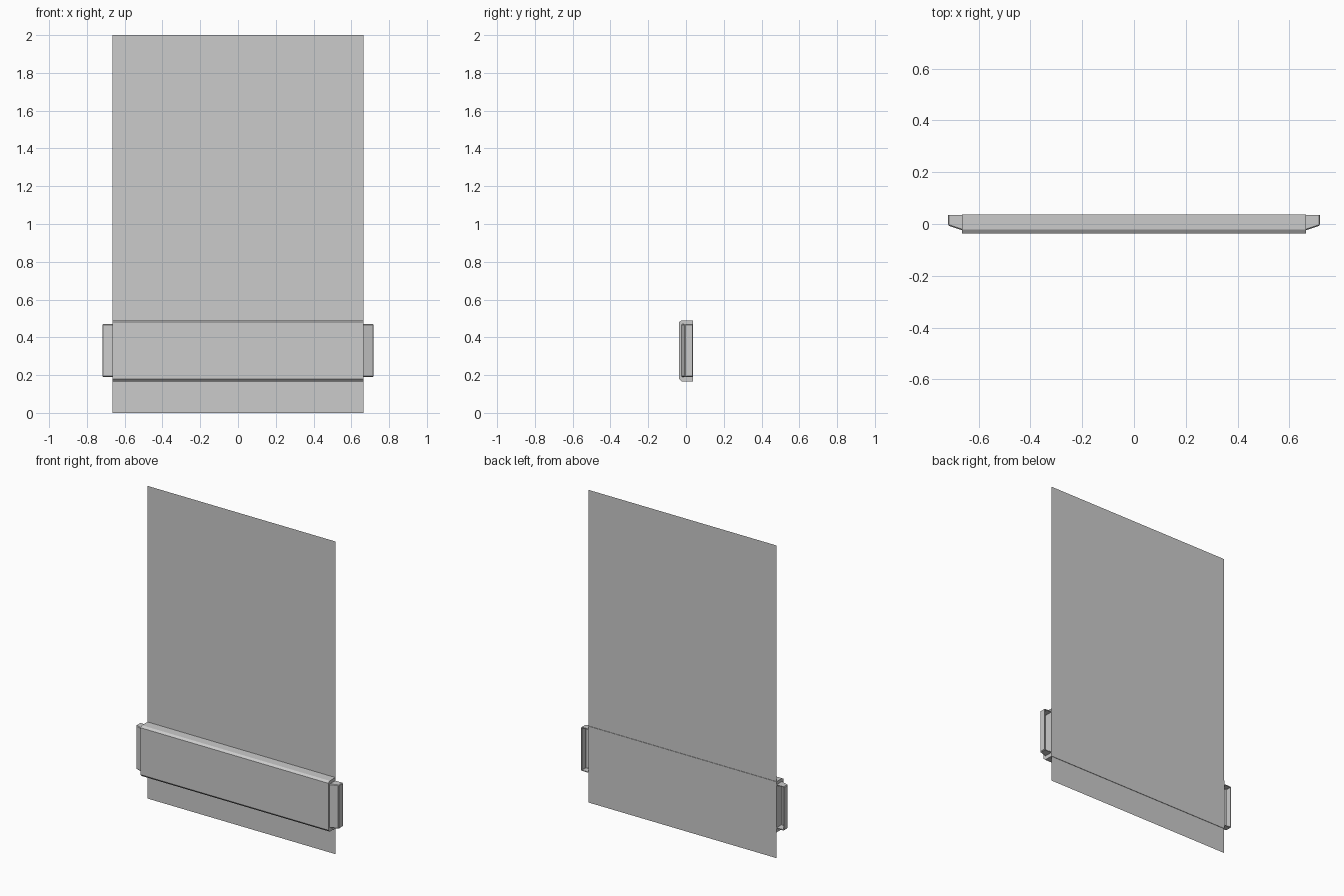
import bpy
import bmesh

if "Cube" in bpy.data.objects:
    bpy.data.objects.remove(bpy.data.objects["Cube"], do_unlink=True)

GREY = (0.6, 0.6, 0.6, 1.0)
grey = bpy.data.materials.new("plain grey")
grey.use_nodes = True
grey.diffuse_color = GREY
grey.node_tree.nodes["Principled BSDF"].inputs["Base Color"].default_value = GREY

HALF = 0.665   # half width of sheet and band
BACK = 0.037   # rear of the band


def extrude_profile(name, points, offset, drop_faces=None):
    """Extrude a closed outline along offset, optionally leaving faces open."""
    bm = bmesh.new()
    base = bm.faces.new([bm.verts.new(p) for p in points])
    result = bmesh.ops.extrude_face_region(bm, geom=[base], use_keep_orig=True)
    moved = [v for v in result["geom"] if isinstance(v, bmesh.types.BMVert)]
    bmesh.ops.translate(bm, verts=moved, vec=offset)
    bmesh.ops.recalc_face_normals(bm, faces=bm.faces)
    if drop_faces:
        doomed = [f for f in bm.faces if drop_faces(f)]
        bmesh.ops.delete(bm, geom=doomed, context="FACES")
    mesh = bpy.data.meshes.new(name)
    bm.to_mesh(mesh)
    bm.free()
    mesh.materials.append(grey)
    obj = bpy.data.objects.new(name, mesh)
    bpy.context.collection.objects.link(obj)
    return obj


# Thin upright sheet
bpy.ops.mesh.primitive_plane_add(size=1)
sheet = bpy.context.object
sheet.name = "sheet"
for v in sheet.data.vertices:
    v.co = (v.co.x * 2 * HALF, BACK - 0.003, v.co.y * 2 + 1)
sheet.data.materials.append(grey)

# Cross band with chamfered front edges
band_outline = [(BACK, 0.165), (BACK, 0.49), (-0.022, 0.49),
                (-BACK, 0.48), (-BACK, 0.18), (-0.022, 0.165)]
extrude_profile("cross_band", [(-HALF, y, z) for y, z in band_outline],
                (2 * HALF, 0, 0))

# Hollow end brackets, open at the back and towards the band
bracket_outline = [(HALF, 0.034), (HALF, -0.024), (0.718, -0.006), (0.718, 0.034)]
for side, label in ((1, "left"), (-1, "right")):
    bracket = extrude_profile(
        label + "_end_bracket",
        [(side * x, y, 0.19) for x, y in bracket_outline],
        (0, 0, 0.28),
        lambda f: f.normal.y > 0.9 or f.normal.x * side < -0.9)
    bevel = bracket.modifiers.new("edge bevel", "BEVEL")
    bevel.width = 0.004
    bevel.segments = 1
    wall = bracket.modifiers.new("wall thickness", "SOLIDIFY")
    wall.thickness = 0.005
    wall.offset = -1
